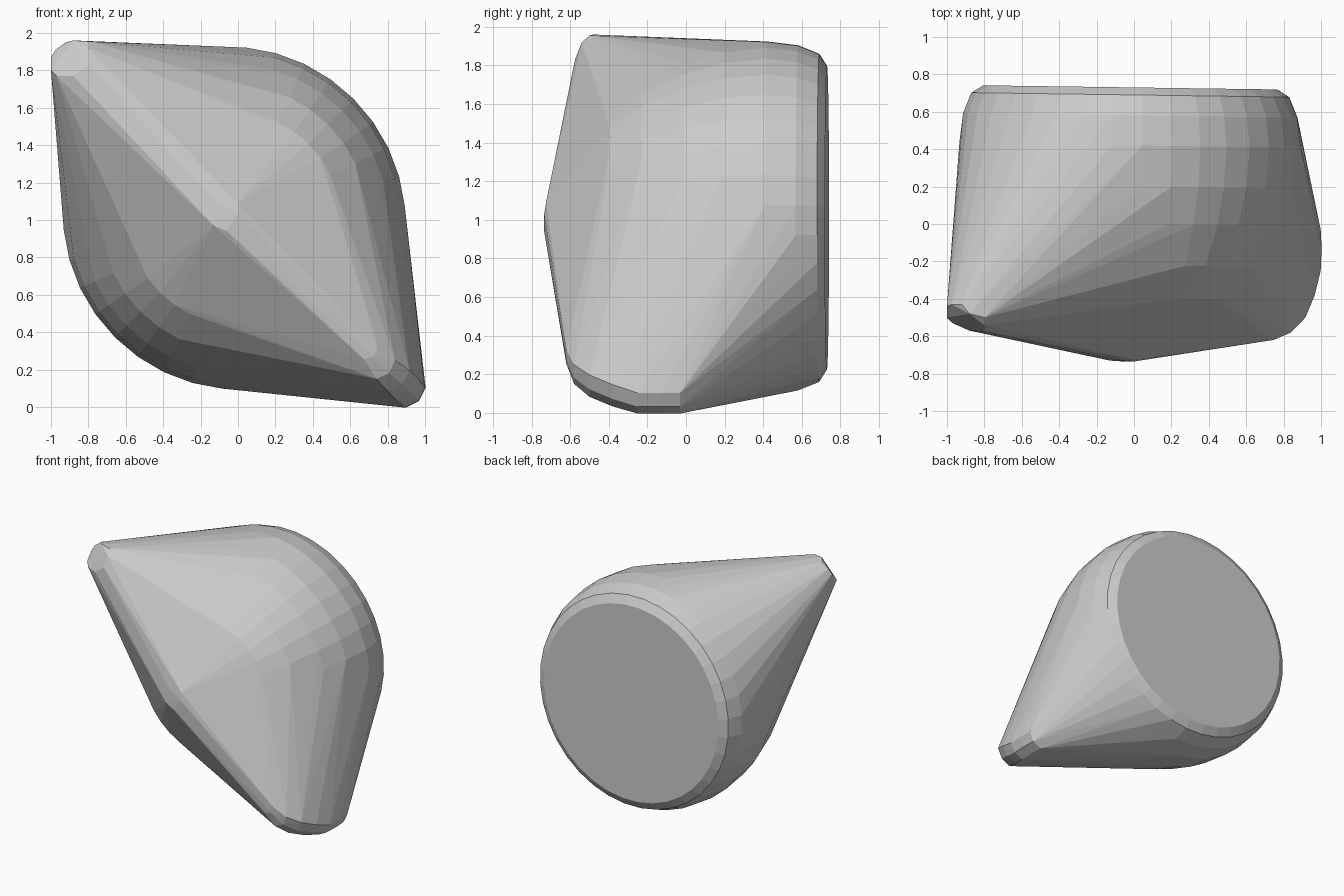
import bpy, bmesh
from math import cos, sin, pi, sqrt

if "Cube" in bpy.data.objects:
    bpy.data.objects.remove(bpy.data.objects["Cube"])

K = 1 / sqrt(2)
CX, CZ = -0.02, 1.01
bm = bmesh.new()

# Rounded body: rings about the y axis, slightly flattened across the diagonal
rings = [(0.80, 0.73), (0.865, 0.69), (0.91, 0.58), (0.93, 0.42), (0.905, 0.2),
         (0.84, 0.0), (0.73, -0.22), (0.58, -0.395)]
N = 36
for r, y in rings:
    for i in range(N):
        a = 2 * pi * i / N
        u, v = 0.97 * r * cos(a), r * sin(a)
        x = CX + K * (u + v)
        z = CZ + K * (u - v)
        bm.verts.new((x, y - 0.014 * x, z))

# Lower right fin edge: (x, y, z, half width across the diagonal)
fin = [(0.71, -0.62, 0.29, 0.05), (0.79, -0.58, 0.20, 0.07), (0.86, -0.50, 0.14, 0.08),
       (0.91, -0.38, 0.09, 0.08), (0.945, -0.25, 0.05, 0.075),
       (0.95, -0.13, 0.05, 0.075), (0.945, -0.03, 0.05, 0.075)]
for x, y, z, w in fin:
    for s in (-1, 1):
        bm.verts.new((x + s * w * K, y, z + s * w * K))
    bm.verts.new((x + 0.018, y, z - 0.018))

# Upper left tip
for p in [(-1, -0.44, 1.87), (-1, -0.50, 1.80), (-0.975, -0.43, 1.91), (-0.92, -0.43, 1.95),
          (-0.88, -0.48, 1.96), (-0.80, -0.50, 1.955), (-0.97, -0.53, 1.77),
          (-0.88, -0.57, 1.77), (-0.80, -0.575, 1.83), (-0.80, -0.54, 1.92)]:
    bm.verts.new(p)

# Front peak
for p in [(-0.13, -0.73, 0.97), (-0.06, -0.735, 0.94), (0.0, -0.735, 1.03),
          (0.0, -0.725, 1.09), (-0.10, -0.725, 1.08)]:
    bm.verts.new(p)

# Wrap all parts in one convex skin
res = bmesh.ops.convex_hull(bm, input=bm.verts[:])
inside = [g for g in set(res["geom_interior"] + res["geom_unused"])
          if isinstance(g, bmesh.types.BMVert)]
bmesh.ops.delete(bm, geom=inside, context='VERTS')
bmesh.ops.dissolve_limit(bm, angle_limit=0.01, verts=bm.verts[:], edges=bm.edges[:])
bmesh.ops.recalc_face_normals(bm, faces=bm.faces[:])

mesh = bpy.data.meshes.new("faceted_stone")
bm.to_mesh(mesh)
bm.free()
stone = bpy.data.objects.new("faceted_stone", mesh)
bpy.context.collection.objects.link(stone)
